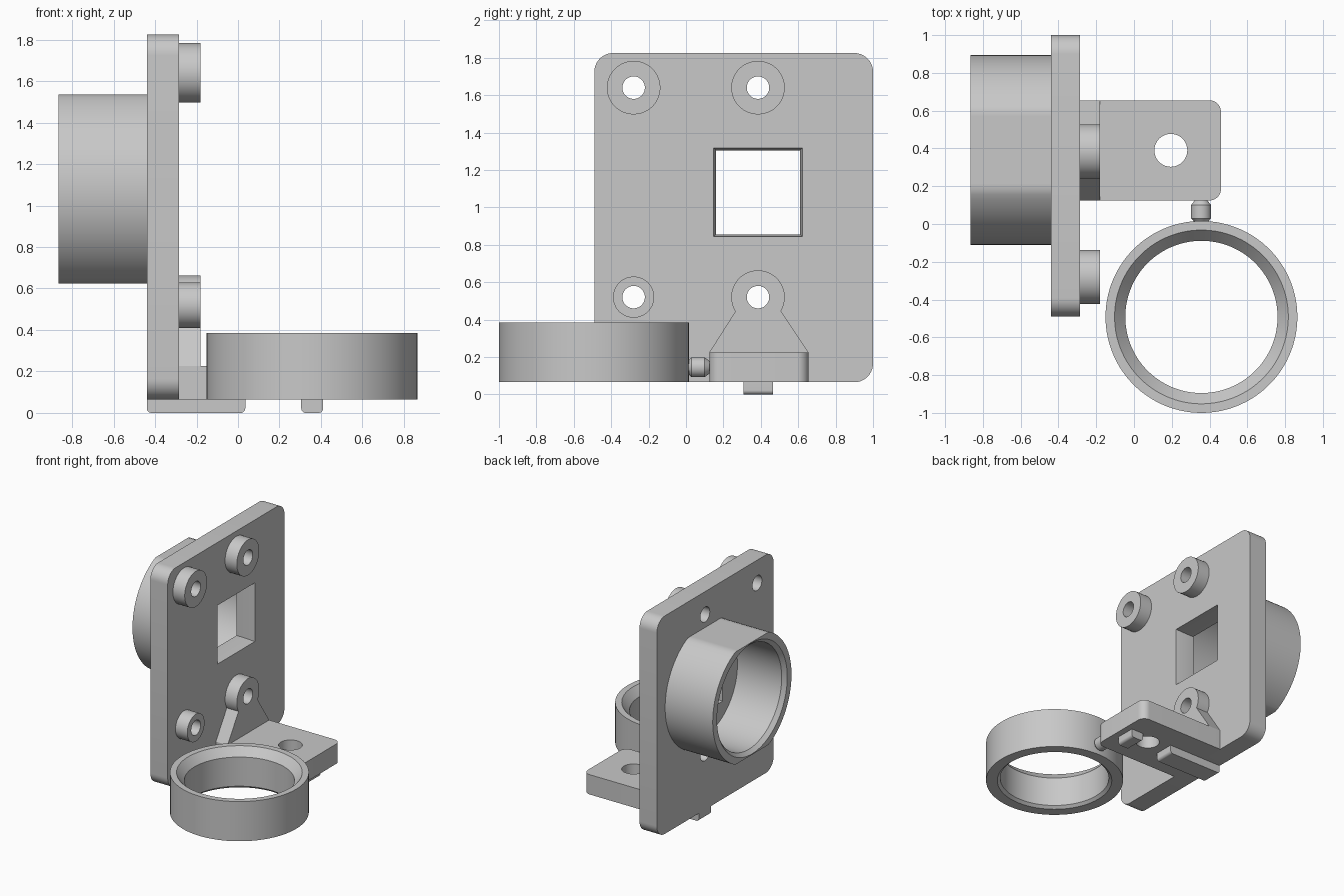
import bpy
import bmesh
import math

if "Cube" in bpy.data.objects:
    bpy.data.objects.remove(bpy.data.objects["Cube"], do_unlink=True)

grey = bpy.data.materials.new("plain_grey")
grey.use_nodes = True
colour = (0.58, 0.58, 0.58, 1)
grey.diffuse_color = colour
grey.node_tree.nodes["Principled BSDF"].inputs["Base Color"].default_value = colour

parts = []


def circle(u, v, r, limit=9, n=96):
    """Circle outline, optionally flattened above and below the centre."""
    angles = [2 * math.pi * (i + 0.5) / n for i in range(n)]
    return [(u + r * math.cos(a), v + max(-limit, min(limit, r * math.sin(a)))) for a in angles]


def rect(u0, u1, v0, v1, radii=(0, 0, 0, 0)):
    """Rectangle with a radius per corner: low-left, low-right, top-right, top-left."""
    corners = [(u0, v0, 1, 1), (u1, v0, -1, 1), (u1, v1, -1, -1), (u0, v1, 1, -1)]
    pts = []
    for k, ((u, v, su, sv), r) in enumerate(zip(corners, radii)):
        steps = 10 if r else 0
        for i in range(steps + 1):
            a = math.pi + k * math.pi / 2 + (i / steps * math.pi / 2 if r else 0)
            pts.append((u + su * r + r * math.cos(a), v + sv * r + r * math.sin(a)))
    return pts


def loft(name, axis, sections, closed=False):
    """Join outlines placed along an axis; closed makes a tube-like solid."""
    place = {"X": lambda u, v, w: (w, u, v),
             "Y": lambda u, v, w: (u, w, v),
             "Z": lambda u, v, w: (u, v, w)}[axis]
    bm = bmesh.new()
    rings = [[bm.verts.new(place(u, v, w)) for u, v in pts] for w, pts in sections]
    pairs = list(zip(rings, rings[1:]))
    if closed:
        pairs.append((rings[-1], rings[0]))
    else:
        bm.faces.new(rings[0])
        bm.faces.new(rings[-1])
    n = len(rings[0])
    for a, b in pairs:
        for i in range(n):
            j = (i + 1) % n
            bm.faces.new((a[i], a[j], b[j], b[i]))
    bmesh.ops.recalc_face_normals(bm, faces=bm.faces)
    mesh = bpy.data.meshes.new(name)
    bm.to_mesh(mesh)
    bm.free()
    mesh.materials.append(grey)
    obj = bpy.data.objects.new(name, mesh)
    bpy.context.collection.objects.link(obj)
    parts.append(obj)
    return obj


def prism(name, axis, pts, start, end):
    return loft(name, axis, [(start, pts), (end, pts)])


def cut(obj, cutter):
    parts.remove(cutter)
    mod = obj.modifiers.new("cut", "BOOLEAN")
    mod.operation = "DIFFERENCE"
    mod.solver = "EXACT"
    mod.object = cutter
    bpy.context.view_layer.objects.active = obj
    bpy.ops.object.modifier_apply(modifier=mod.name)
    bpy.data.objects.remove(cutter, do_unlink=True)


BACK, FACE, BOSS = -0.44, -0.285, -0.18
BASE = 0.065

# Upright plate with a flared square window
plate = prism("upright_plate", "X", rect(-0.49, 1.0, BASE, 1.825, (0.1,) * 4), BACK, FACE)


def window(g):
    return rect(0.16 - g, 0.61 + g, 0.855 - g, 1.305 + g)


cut(plate, loft("window_cutter", "X", [(-0.5, window(0)), (-0.365, window(0)),
                                       (-0.205, window(0.024))]))

# Mounting bosses with through holes
for name, y, z, r in [("upper_front_boss", -0.28, 1.64, 0.143),
                      ("upper_back_boss", 0.385, 1.64, 0.143),
                      ("lower_front_boss", -0.28, 0.52, 0.11),
                      ("lower_back_boss", 0.385, 0.52, 0.143)]:
    outer, inner = circle(y, z, r, n=64), circle(y, z, 0.06, n=64)
    cut(plate, prism("hole_cutter", "X", inner, -0.6, 0))
    loft(name, "X", [(FACE, outer), (BOSS, outer), (BOSS, inner), (FACE, inner)], closed=True)

# Rear tube with flattened top and bottom
tube_y, tube_z = 0.392, 1.08
shell = circle(tube_y, tube_z, 0.5025, 0.455)
bore = circle(tube_y, tube_z, 0.42)
loft("rear_tube", "X", [(BACK, shell), (-0.865, shell),
                        (-0.865, circle(tube_y, tube_z, 0.448)),
                        (-0.835, bore), (BACK, bore)], closed=True)

# Foot block, its hole and the gusset up to the boss
foot = prism("foot_block", "Z", rect(FACE, 0.46, 0.125, 0.655, (0, 0.06, 0.06, 0)), BASE, 0.225)
cut(foot, prism("foot_hole_cutter", "Z", circle(0.195, 0.39, 0.087), -0.1, 0.5))
prism("gusset", "X", [(0.125, 0.225), (0.655, 0.225), (0.508, 0.445), (0.265, 0.445)], FACE, BOSS)

# Locating keys under the foot
for name, x0, x1 in [("long_key", BACK, 0.035), ("short_key", 0.305, 0.41)]:
    prism(name, "Y", rect(x0, x1, 0, BASE, (0.022, 0.022, 0, 0)), 0.308, 0.465)

# Horizontal ring with a chamfered bore
wall = circle(0.357, -0.492, 0.508)
ring_bore = circle(0.357, -0.492, 0.403)
loft("lens_ring", "Z", [(BASE, wall), (0.385, wall),
                        (0.385, circle(0.357, -0.492, 0.46)), (0.32, ring_bore),
                        (BASE + 0.02, ring_bore),
                        (BASE, circle(0.357, -0.492, 0.425))], closed=True)

# Small barrel joining ring and foot
loft("connector", "Y", [(y, circle(0.355, 0.145, r, n=48)) for y, r in
                        [(0.005, 0.03), (0.03, 0.053), (0.1, 0.053), (0.13, 0.03)]])

# Smooth curved walls, keep hard edges
bpy.ops.object.select_all(action="DESELECT")
for obj in parts:
    obj.select_set(True)
bpy.context.view_layer.objects.active = plate
bpy.ops.object.shade_smooth_by_angle(angle=math.radians(25))
